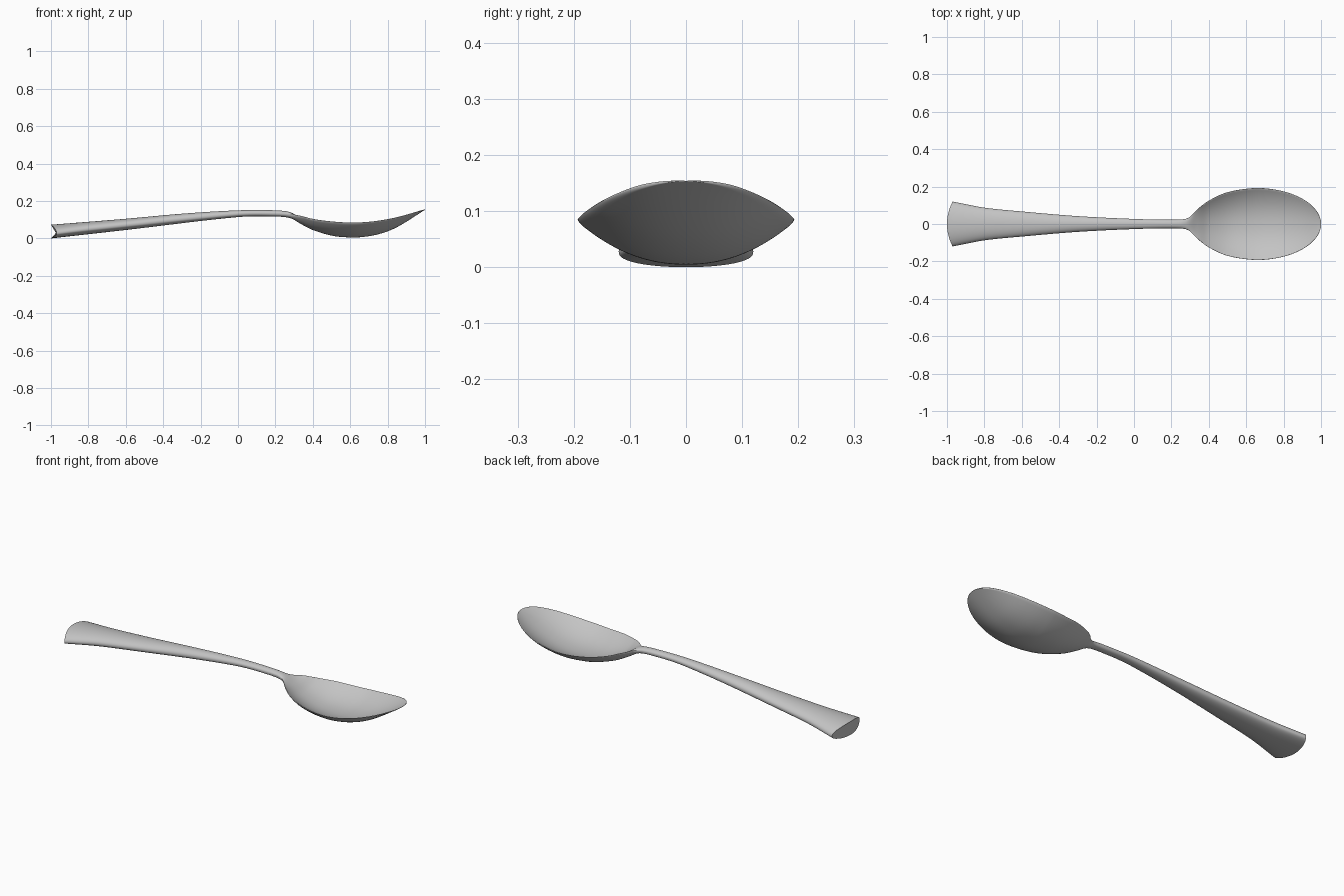
import bpy, bmesh
from math import sin, cos, pi, sqrt

old = bpy.data.objects.get("Cube")
if old:
    bpy.data.objects.remove(old, do_unlink=True)


def curve(points):
    """Smooth interpolation through (position, value) points."""
    n = len(points)

    def slope(i):
        a, b = points[max(i - 1, 0)], points[min(i + 1, n - 1)]
        return (b[1] - a[1]) / (b[0] - a[0])

    def value(x):
        i = 0
        while i < n - 2 and x > points[i + 1][0]:
            i += 1
        (x0, v0), (x1, v1) = points[i], points[i + 1]
        d = x1 - x0
        t = min(max((x - x0) / d, 0), 1)
        h = t * t * (3 - 2 * t)
        return (v0 + (v1 - v0) * h + slope(i) * d * t * (1 - t) ** 2
                - slope(i + 1) * d * t * t * (1 - t))
    return value


# Outline and side profiles along the length
BOWL_MID, BOWL_LEN, BOWL_WIDTH = 0.65, 0.35, 0.193
outline = curve([(-1, .12), (-.8, .087), (-.6, .067), (-.3, .042), (0, .027), (.2, .023),
                 (.27, .026), (.3, .04), (.34, .08), (.4, .125), (.5, .17), (.65, .193), (.8, .193)])
rim = curve([(-1, .028), (-.6, .072), (0, .132), (.2, .134), (.3, .127), (.4, .103),
             (.5, .09), (.6, .084), (.7, .088), (.8, .102), (.9, .125), (1, .154)])
top = curve([(-1, .073), (-.6, .105), (-.3, .132), (0, .15), (.2, .15), (.28, .14),
             (.34, .105), (.4, .068), (.5, .033), (.6, .023), (.7, .028), (.8, .052), (.9, .095), (1, .154)])
bottom = curve([(-1, 0), (-.6, .045), (0, .114), (.2, .117), (.28, .108), (.34, .075), (.4, .045),
                (.5, .015), (.58, .006), (.65, .006), (.75, .022), (.85, .06), (1, .153)])


def half_width(x):
    if x < BOWL_MID:
        return outline(x)
    return BOWL_WIDTH * sqrt(max(0, 1 - ((x - BOWL_MID) / BOWL_LEN) ** 2))


SIDES = 64
LIP = 0.004


def section(x):
    """Closed cross-section: domed in the handle, hollow in the bowl."""
    w, r = half_width(x), rim(x)
    blend = min(max((x - .27) / .09, 0), 1)
    blend = blend * blend * (3 - 2 * blend)
    end_bulge = .03 * max(0, 1 - (x + 1) / .2)
    pts = []
    for k in range(SIDES):
        a = 2 * pi * k / SIDES
        t, s = cos(a), sin(a)
        dome = abs(s) if s > 0 else abs(s) ** .8
        hollow = 1 - abs(t) ** 2.2
        shape = dome + (hollow - dome) * blend
        centre = top(x) if s > 0 else bottom(x)
        lip = LIP * blend * max(-1, min(1, s * 4)) * (1 - hollow) * min(1, w / .08)
        pts.append((x + end_bulge * t * t, w * t, r + (centre - r) * shape + lip))
    return pts


# Stations: even along handle and neck, closer together towards the tip
stations = [-1 + 1.25 * i / 40 for i in range(40)]
stations += [.25 + (BOWL_MID - .25) * i / 40 for i in range(40)]
stations += [BOWL_MID + BOWL_LEN * sin(pi / 2 * i / 32) for i in range(32)]

bm = bmesh.new()
rings = [[bm.verts.new(p) for p in section(x)] for x in stations]
for a, b in zip(rings, rings[1:]):
    for k in range(SIDES):
        j = (k + 1) % SIDES
        bm.faces.new((a[k], a[j], b[j], b[k]))
# Flat handle end and closed bowl tip
bm.faces.new(rings[0])
tip = bm.verts.new((1, 0, rim(1)))
for k in range(SIDES):
    bm.faces.new((rings[-1][k], rings[-1][(k + 1) % SIDES], tip))
bmesh.ops.recalc_face_normals(bm, faces=bm.faces)

mesh = bpy.data.meshes.new("spoon")
bm.to_mesh(mesh)
bm.free()
spoon = bpy.data.objects.new("spoon", mesh)
bpy.context.collection.objects.link(spoon)

# Grey metal
metal = bpy.data.materials.new("grey_metal")
metal.use_nodes = True
grey = (.55, .55, .55, 1)
metal.diffuse_color = grey
metal.node_tree.nodes["Principled BSDF"].inputs["Base Color"].default_value = grey
mesh.materials.append(metal)

bpy.ops.object.select_all(action="DESELECT")
spoon.select_set(True)
bpy.context.view_layer.objects.active = spoon
bpy.ops.object.shade_smooth_by_angle(angle=.8)
